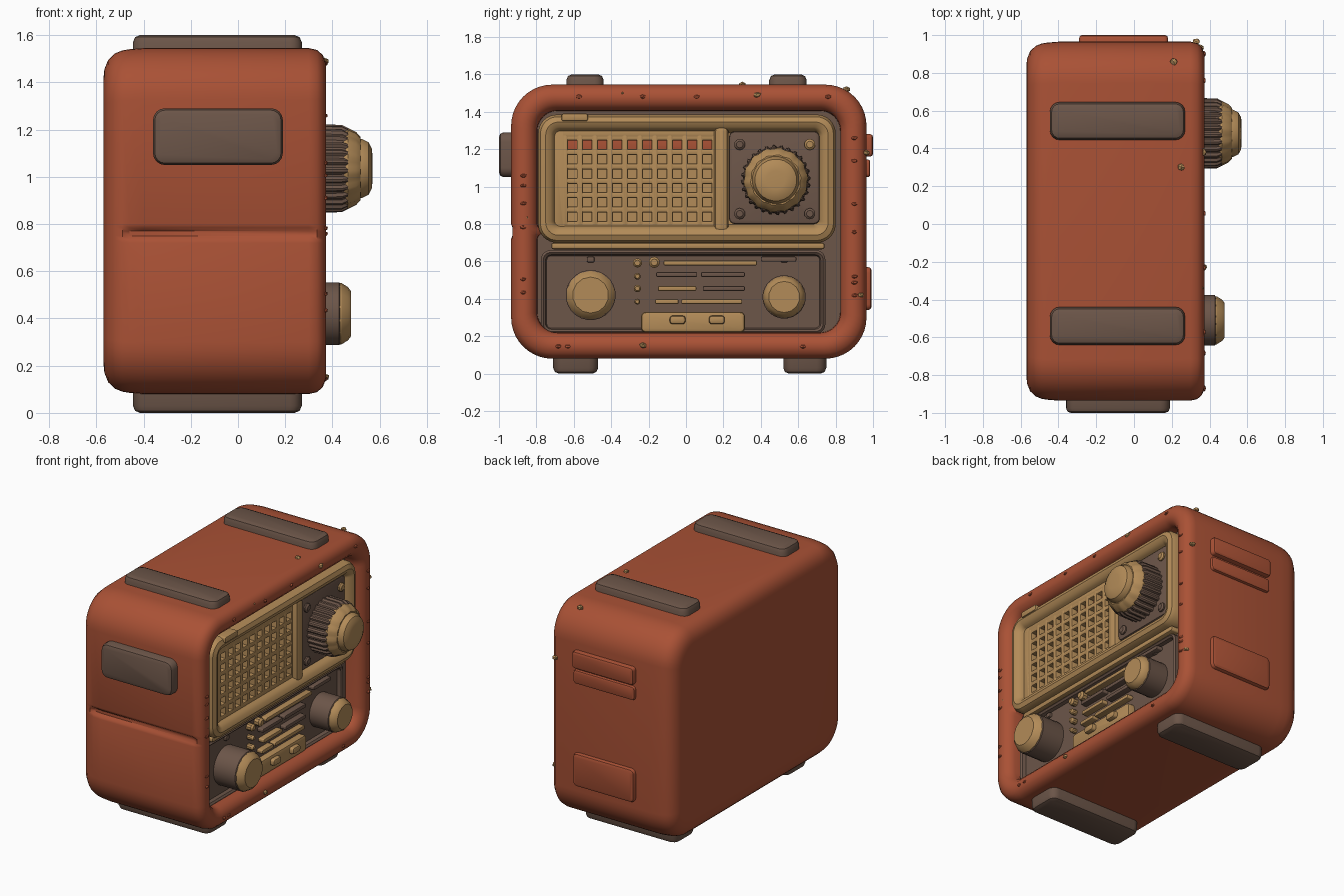
import bpy, bmesh, math, random
from mathutils import Vector

if "Cube" in bpy.data.objects:
    bpy.data.objects.remove(bpy.data.objects["Cube"])

random.seed(4)


def material(name, col):
    m = bpy.data.materials.new(name)
    m.diffuse_color = (*col, 1)
    m.use_nodes = True
    m.node_tree.nodes["Principled BSDF"].inputs["Base Color"].default_value = m.diffuse_color
    return m


ORANGE = material("rust_orange", (0.40, 0.083, 0.036))
CREAM = material("aged_tan", (0.45, 0.26, 0.098))
BROWN = material("dark_brown", (0.15, 0.092, 0.066))
AXES = {'x': lambda w, u, v: (w, u, v), 'y': lambda w, u, v: (u, w, v), 'z': lambda w, u, v: (u, v, w)}


def skin(name, rings, mat, angle=35):
    """Closed skin through rings of equal point count, capped at both ends."""
    bm = bmesh.new()
    loops = [[bm.verts.new(p) for p in r] for r in rings]
    n = len(loops[0])
    for a, b in zip(loops, loops[1:]):
        for i in range(n):
            bm.faces.new((a[i], a[(i + 1) % n], b[(i + 1) % n], b[i]))
    bm.faces.new(loops[0])
    bm.faces.new(loops[-1])
    bmesh.ops.recalc_face_normals(bm, faces=bm.faces)
    me = bpy.data.meshes.new(name)
    bm.to_mesh(me)
    bm.free()
    me.materials.append(mat)
    ob = bpy.data.objects.new(name, me)
    bpy.context.collection.objects.link(ob)
    bpy.ops.object.select_all(action='DESELECT')
    ob.select_set(True)
    bpy.context.view_layer.objects.active = ob
    bpy.ops.object.shade_smooth_by_angle(angle=math.radians(angle))
    return ob


def loft(name, axis, rect, r, profile, mat, seg=8, dents=(), dent_range=(0, 0)):
    """Rounded rectangle (u0,u1,v0,v1) swept along an axis by (position, inset).
    dents: (v, depth) points pressed into the low-u side within dent_range."""
    rings = []
    for w, ins in profile:
        u0, u1, v0, v1 = rect[0] + ins, rect[1] - ins, rect[2] + ins, rect[3] - ins
        rr = max(r - ins * 0.8, 0.004)
        ring = []
        for k, (cu, cv) in enumerate(((u1 - rr, v1 - rr), (u0 + rr, v1 - rr), (u0 + rr, v0 + rr), (u1 - rr, v0 + rr))):
            for s in range(seg + 1):
                a = math.pi / 2 * (k + s / seg)
                ring.append(AXES[axis](w, cu + rr * math.cos(a), cv + rr * math.sin(a)))
            if k == 1:
                on = dent_range[0] <= w <= dent_range[1]
                ring += [AXES[axis](w, u0 + (d if on else 0), v) for v, d in dents]
        rings.append(ring)
    return skin(name, rings, mat)


def pad(name, axis, rect, w0, w1, mat, r=0.04, b=0.015):
    """Plate from w0 (hidden) to w1 (visible) with a softened visible edge."""
    s = 1 if w1 > w0 else -1
    prof = [(w0, 0), (w1 - s * b, 0), (w1 - s * b * 0.3, b * 0.3), (w1, b)]
    return loft(name, axis, rect, r, prof, mat, 4)


def turned(name, y, z, profile, mat, n=24, rib=0.0):
    """Shape turned about the x axis; rib alternates the radius for knurling."""
    rings = []
    for x, r in profile:
        ring = []
        for i in range(n):
            a = 2 * math.pi * (i + 0.5) / n
            q = r * (1 - rib * ((i // 2) % 2))
            ring.append((x, y + q * math.cos(a), z + q * math.sin(a)))
        rings.append(ring)
    return skin(name, rings, mat, 30)


# Case: one skin from the back, round the front bead, into the recess; groove on the left end
case = loft("case", 'x', (-0.935, 0.965, 0.08, 1.545), 0.22,
            [(-0.57, 0.13), (-0.566, 0.09), (-0.55, 0.05), (-0.52, 0.022), (-0.49, 0.01), (-0.46, 0.005), (-0.40, 0),
             (0.30, 0), (0.335, 0.008), (0.36, 0.03), (0.372, 0.065), (0.365, 0.10), (0.34, 0.128),
             (0.31, 0.138), (0.25, 0.14)], ORANGE, 10,
            [(0.80, 0), (0.785, 0.006), (0.77, 0.024), (0.75, 0.024), (0.735, 0.006), (0.72, 0)], (-0.47, 0.32))
case.data.materials.append(BROWN)
for p in case.data.polygons:
    if abs(p.center.x - 0.25) < 0.005 and abs(p.normal.x) > 0.9:
        p.material_index = 1

# Feet below and pads on top
for i, (y0, y1) in enumerate(((-0.71, -0.47), (0.52, 0.75))):
    pad(f"foot_{i}", 'z', (-0.445, 0.27, y0, y1), 0.13, 0.0, BROWN, 0.05, 0.03)
for i, (y0, y1) in enumerate(((-0.64, -0.44), (0.445, 0.645))):
    pad(f"top_pad_{i}", 'z', (-0.445, 0.27, y0, y1), 1.50, 1.60, BROWN, 0.05, 0.03)

# End plates
pad("left_end_plate", 'y', (-0.36, 0.19, 1.05, 1.29), -0.90, -1.0, BROWN, 0.05, 0.025)
pad("right_plate_upper", 'y', (-0.29, 0.18, 1.16, 1.28), 0.93, 1.0, ORANGE, 0.02, 0.015)
pad("right_plate_lip", 'y', (-0.29, 0.18, 1.05, 1.145), 0.93, 0.985, ORANGE, 0.02, 0.012)
pad("right_plate_lower", 'y', (-0.29, 0.18, 0.34, 0.57), 0.93, 0.992, ORANGE, 0.03, 0.018)

# Upper tan fascia: rounded rim with a sunken floor
loft("fascia", 'x', (-0.79, 0.80, 0.70, 1.385), 0.10,
     [(0.24, 0), (0.325, 0), (0.35, 0.012), (0.362, 0.04), (0.352, 0.066), (0.33, 0.084), (0.27, 0.098)], CREAM)
pad("fascia_divider", 'x', (0.15, 0.228, 0.75, 1.33), 0.25, 0.35, CREAM, 0.03, 0.03)
pad("fascia_tab", 'x', (-0.665, -0.525, 1.35, 1.39), 0.30, 0.37, CREAM, 0.01, 0.008)

# Grille lattice, with the case colour showing behind the top row
pad("grille_backing", 'x', (-0.65, 0.15, 1.19, 1.265), 0.268, 0.275, ORANGE, 0.005, 0.002)
for i in range(11):
    y = -0.647 + 0.08 * i
    pad(f"grille_upright_{i}", 'x', (y - 0.017, y + 0.017, 0.79, 1.28), 0.26, 0.315, CREAM, 0.008, 0.008)
for i in range(7):
    z = 0.80 + 0.077 * i
    pad(f"grille_rail_{i}", 'x', (-0.66, 0.16, z - 0.016, z + 0.016), 0.26, 0.313, CREAM, 0.008, 0.008)
for i, rect in enumerate(((-0.72, -0.645, 0.77, 1.31), (-0.7, 0.16, 1.262, 1.31))):
    pad(f"grille_border_{i}", 'x', rect, 0.25, 0.315, CREAM, 0.01, 0.01)

# Tuning dial plate, screws and large knurled knob
pad("dial_plate", 'x', (0.23, 0.715, 0.80, 1.295), 0.25, 0.325, BROWN, 0.03, 0.012)
for y in (0.287, 0.662):
    for z in (0.855, 1.225):
        turned("dial_screw", y, z, [(0.31, 0.03), (0.335, 0.03), (0.345, 0.018)], CREAM if z > 1 and y > 0.4 else BROWN, 10)
turned("tuning_knob_skirt", 0.48, 1.035, [(0.31, 0.187), (0.44, 0.185), (0.465, 0.172), (0.47, 0.15)], BROWN, 112, 0.06)
turned("tuning_knob_cap", 0.48, 1.035, [(0.42, 0.165), (0.465, 0.172), (0.50, 0.155), (0.518, 0.135)], CREAM, 56, 0.03)
turned("tuning_knob_dome", 0.48, 1.035, [(0.48, 0.128), (0.525, 0.126), (0.553, 0.112), (0.567, 0.085), (0.57, 0.05)],
       CREAM, 24)

# Lower control panel with a raised rim, and the tan strip above it
loft("control_panel", 'x', (-0.775, 0.745, 0.213, 0.66), 0.05,
     [(0.24, 0), (0.285, 0), (0.295, 0.012), (0.285, 0.024), (0.262, 0.03)], BROWN, 5)
pad("trim_strip", 'x', (-0.72, 0.74, 0.665, 0.70), 0.24, 0.31, CREAM, 0.012, 0.01)

# Small knobs
for name, y, z, r, tip in (("volume", -0.51, 0.42, 0.134, 0.478), ("tone", 0.525, 0.41, 0.116, 0.455)):
    turned(name + "_knob_base", y, z, [(0.25, r), (tip - 0.05, r), (tip - 0.045, r * 0.95)], BROWN, 24)
    turned(name + "_knob_cap", y, z, [(tip - 0.07, r * 0.97), (tip - 0.04, r * 0.97), (tip - 0.012, r * 0.84),
                                      (tip, r * 0.72)], CREAM, 14)
    pad(name + "_marker", 'x', (y - 0.02, y + 0.02, 0.595, 0.625), 0.25, 0.28, BROWN, 0.008, 0.006)

# Scale bars, indicator studs
for i, (y0, y1, z, mat) in enumerate(((-0.12, 0.38, 0.592, CREAM), (0.40, 0.59, 0.612, BROWN), (-0.16, 0.06, 0.53, BROWN),
                                      (0.08, 0.315, 0.53, BROWN), (-0.15, 0.055, 0.455, CREAM), (0.09, 0.315, 0.455, BROWN),
                                      (-0.165, -0.04, 0.385, CREAM), (-0.025, 0.30, 0.385, CREAM))):
    pad(f"scale_bar_{i}", 'x', (y0, y1, z - 0.013, z + 0.013), 0.25, 0.305, mat, 0.008, 0.006)
for y, z, r in ((-0.26, 0.592, 0.025), (-0.17, 0.595, 0.03), (-0.26, 0.52, 0.018), (-0.26, 0.455, 0.02), (-0.26, 0.385, 0.016)):
    turned("indicator_stud", y, z, [(0.25, r), (0.295, r), (0.308, r * 0.6)], CREAM, 10)

# Switch block at the bottom edge
pad("switch_block", 'x', (-0.24, 0.315, 0.22, 0.33), 0.25, 0.31, CREAM, 0.025, 0.015)
for y in (-0.045, 0.165):
    pad("switch_toggle", 'x', (y - 0.042, y + 0.042, 0.265, 0.31), 0.29, 0.34, CREAM, 0.015, 0.012)


# Chips and worn nubs on the case
def chip(pos, size, mat):
    bm = bmesh.new()
    bmesh.ops.create_icosphere(bm, subdivisions=1, radius=1)
    for v in bm.verts:
        k = random.uniform(0.8, 1.1)
        v.co = Vector([c * s * k for c, s in zip(v.co, size)]) + Vector(pos)
    me = bpy.data.meshes.new("worn_chip")
    bm.to_mesh(me)
    bm.free()
    me.materials.append(mat)
    bpy.context.collection.objects.link(bpy.data.objects.new("worn_chip", me))


for pos in ((0.33, 0.965, 1.18), (0.35, 0.93, 0.42), (0.35, -0.34, 1.495), (0.35, -0.85, 0.83),
            (0.21, 0.86, 1.52), (0.25, 0.30, 1.545), (0.365, -0.23, 0.15), (0.365, 0.38, 1.49)):
    chip(pos, (0.022, 0.022, 0.018), CREAM)
for i in range(22):
    t = random.uniform(-0.75, 0.78)
    y, z = random.choice(((t, 1.48), (t, 0.145), (-0.87, 0.8 + t * 0.6), (0.90, 0.8 + t * 0.6)))
    chip((0.368, y, z), (0.014, 0.018, 0.012), ORANGE)
